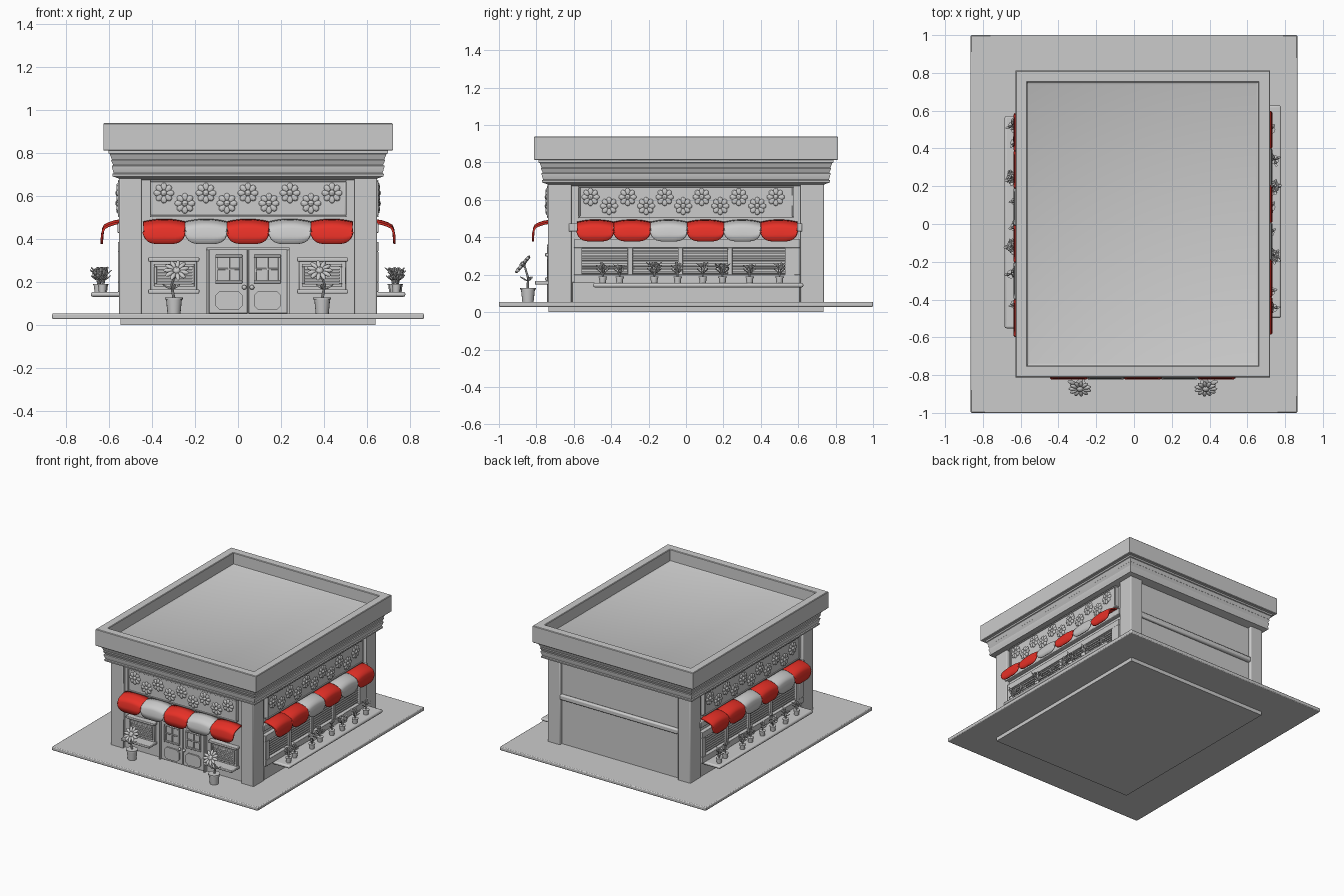
import bpy, bmesh, math, random
from mathutils import Matrix, Vector

if "Cube" in bpy.data.objects:
    bpy.data.objects.remove(bpy.data.objects["Cube"])

random.seed(4)
CX, HX, HY = 0.047, 0.6, 0.738      # body centre and half sizes
T, R = Matrix.Translation, Matrix.Rotation
I = Matrix()
# wall frames: local x runs along the wall, local -y points outward
FRONT = T((CX, -HY, 0))
RIGHT = T((CX + HX, 0, 0)) @ R(math.pi / 2, 4, 'Z')
LEFT = T((CX - HX, 0, 0)) @ R(-math.pi / 2, 4, 'Z')
BACK = T((CX, HY, 0)) @ R(math.pi, 4, 'Z')

red = bpy.data.materials.new("red_cloth")
red.diffuse_color = (0.8, 0.03, 0.02, 1)
red.use_nodes = True
red.node_tree.nodes["Principled BSDF"].inputs["Base Color"].default_value = red.diffuse_color


def add(name, bm, M=I):
    bmesh.ops.recalc_face_normals(bm, faces=bm.faces)
    me = bpy.data.meshes.new(name)
    bm.to_mesh(me)
    bm.free()
    ob = bpy.data.objects.new(name, me)
    bpy.context.collection.objects.link(ob)
    ob.matrix_world = M
    return ob


def box(name, M, x0, x1, o0, o1, z0, z1, bevel=0.004):
    """Box on a wall: o0..o1 is the outward distance."""
    bm = bmesh.new()
    bmesh.ops.create_cube(bm, size=1, matrix=T(((x0 + x1) / 2, -(o0 + o1) / 2, (z0 + z1) / 2))
                          @ Matrix.Diagonal((x1 - x0, o1 - o0, z1 - z0, 1)))
    ob = add(name, bm, M)
    if bevel:
        m = ob.modifiers.new("bevel", 'BEVEL')
        m.width, m.segments = bevel, 2
    return ob


def frame(name, M, x0, x1, z0, z1, w, o0, o1):
    box(name + "_top", M, x0, x1, o0, o1, z1 - w, z1, 0.002)
    box(name + "_bottom", M, x0, x1, o0, o1, z0, z0 + w, 0.002)
    box(name + "_side_a", M, x0, x0 + w, o0, o1, z0 + w, z1 - w, 0.002)
    box(name + "_side_b", M, x1 - w, x1, o0, o1, z0 + w, z1 - w, 0.002)


def rect_loft(name, profile):
    """Closed rectangular rings swept up a list of (offset from body, z)."""
    bm = bmesh.new()
    rings = [[bm.verts.new((CX + sx * (HX + o), sy * (HY + o), z))
              for sx, sy in ((-1, -1), (1, -1), (1, 1), (-1, 1))] for o, z in profile]
    for a, b in zip(rings, rings[1:]):
        for i in range(4):
            bm.faces.new((a[i], a[(i + 1) % 4], b[(i + 1) % 4], b[i]))
    bm.faces.new(rings[0])
    bm.faces.new(rings[-1])
    return add(name, bm)


def ball(bm, M, sx, sy, sz, seg=8, rings=6):
    bmesh.ops.create_uvsphere(bm, u_segments=seg, v_segments=rings, radius=1,
                              matrix=M @ Matrix.Diagonal((sx, sy, sz, 1)))


def daisy(bm, M, r, n=8, fat=0.3):
    """Petals in the local xz plane around a round centre."""
    for i in range(n):
        ball(bm, M @ R(i * 2 * math.pi / n, 4, 'Y') @ T((r * 0.62, 0, 0)), r * 0.38, r * 0.16, r * fat)
    ball(bm, M, r * 0.3, r * 0.25, r * 0.3)


def tube(bm, a, b, r0, r1, seg=8):
    a, b = Vector(a), Vector(b)
    d = b - a
    bmesh.ops.create_cone(bm, cap_ends=True, segments=seg, radius1=r0, radius2=r1, depth=d.length,
                          matrix=T((a + b) / 2) @ d.to_track_quat('Z', 'Y').to_matrix().to_4x4())


def pot(bm, r, h):
    tube(bm, (0, 0, 0), (0, 0, h), r * 0.8, r, 16)
    tube(bm, (0, 0, h * 0.86), (0, 0, h), r * 1.1, r * 1.1, 16)


# --- slab and body ---
box("plinth", I, CX - 0.595, CX + 0.593, -0.735, 0.735, 0, 0.04, 0)
box("pavement", I, -0.865, 0.865, -1, 1, 0.028, 0.055, 0.006)
box("wall_core", I, CX - HX + 0.025, CX + HX - 0.025, -HY + 0.025, HY - 0.025, 0.03, 0.8, 0)
for sx in (-1, 1):
    for sy in (-1, 1):
        xa, xb = sorted((sx * HX, sx * (HX - 0.105)))
        ya, yb = sorted((sy * HY, sy * (HY - 0.125)))
        box("corner_pillar", I, CX + xa, CX + xb, ya, yb, 0.03, 0.72, 0.006)

# --- cornice and parapet roof ---
rect_loft("cornice", [(-0.02, 0.675), (0.022, 0.69), (0.03, 0.692), (0.032, 0.704), (0.026, 0.708),
                      (0.034, 0.735), (0.034, 0.742), (0.028, 0.745), (0.038, 0.768), (0.034, 0.772),
                      (0.044, 0.797), (0.05, 0.8), (0.05, 0.812), (0.03, 0.818)])
rect_loft("parapet_roof", [(0.02, 0.812), (0.07, 0.812), (0.074, 0.816), (0.074, 0.936), (0.07, 0.94),
                           (0.016, 0.94), (0.012, 0.936), (0.01, 0.855), (0.0, 0.85)])

# --- back wall band ---
box("back_band", BACK, -0.5, 0.5, -0.03, 0.0, 0.395, 0.435, 0.01)


def awnings(M, x0, w, pattern):
    prof = [(-0.02, 0.49), (0.02, 0.484), (0.05, 0.474), (0.068, 0.464), (0.075, 0.45)]
    for k, c in enumerate(pattern):
        bm, n, grid = bmesh.new(), 16, []
        for i in range(n + 1):
            u = math.sin(math.pi * (i / n - 0.5))
            low = 0.445 - 0.067 * (1 - abs(u) ** 3) ** 0.5
            pts = [(o, z - 0.012 * u * u) for o, z in prof]
            pts += [(0.075 + 0.006 * t, pts[4][1] + (low - 0.012 * u * u - pts[4][1]) * t) for t in (0.5, 1)]
            grid.append([bm.verts.new((x0 + w * (k + 0.5) + u * w * 0.495, -o, z)) for o, z in pts])
        for a, b in zip(grid, grid[1:]):
            for j in range(len(a) - 1):
                bm.faces.new((a[j], b[j], b[j + 1], a[j + 1]))
        ob = add("awning", bm, M)
        s = ob.modifiers.new("thick", 'SOLIDIFY')
        s.thickness, s.offset = 0.01, 0
        if c == 'r':
            ob.data.materials.append(red)


def flower_sign(M, x0, x1, fx, n, step):
    box("sign_board", M, x0, x1, -0.03, 0.0, 0.507, 0.672, 0.003)
    frame("sign_rim", M, x0 - 0.004, x1 + 0.004, 0.503, 0.676, 0.009, -0.03, 0.006)
    bm = bmesh.new()
    for i in range(n):
        daisy(bm, T((fx + i * step, -0.006, 0.615 if i % 2 == 0 else 0.567)), 0.048)
    add("sign_flowers", bm, M)


# --- front: sign, awnings, doors, windows ---
flower_sign(FRONT, -0.452, 0.453, -0.392, 9, 0.0978)
awnings(FRONT, -0.488, 0.195, "rwrwr")
frame("door_frame", FRONT, -0.193, 0.193, 0.04, 0.362, 0.012, -0.03, 0.004)
for s in (-1, 1):
    D = FRONT @ Matrix.Diagonal((s, 1, 1, 1))
    box("door_leaf", D, 0.003, 0.182, -0.03, -0.012, 0.055, 0.352, 0.003)
    frame("door_pane_frame", D, 0.027, 0.152, 0.195, 0.328, 0.012, -0.02, -0.002)
    box("pane_bar_upright", D, 0.085, 0.094, -0.02, -0.004, 0.2, 0.32, 0.002)
    box("pane_bar_level", D, 0.035, 0.145, -0.02, -0.004, 0.257, 0.266, 0.002)
    # eight-sided lower panel
    bm, c = bmesh.new(), 0.02
    pts = [(0.027 + c, 0.07), (0.152 - c, 0.07), (0.152, 0.07 + c), (0.152, 0.16 - c),
           (0.152 - c, 0.16), (0.027 + c, 0.16), (0.027, 0.16 - c), (0.027, 0.07 + c)]
    f = bm.faces.new([bm.verts.new((x, 0.02, z)) for x, z in pts])
    ext = bmesh.ops.extrude_face_region(bm, geom=[f])["geom"]
    bmesh.ops.translate(bm, verts=[v for v in ext if isinstance(v, bmesh.types.BMVert)], vec=(0, -0.018, 0))
    add("door_lower_panel", bm, D)
    bm = bmesh.new()
    ball(bm, T((0.018, -0.004, 0.176)), 0.011, 0.012, 0.011, 12, 8)
    add("door_knob", bm, D)
    # shuttered side window
    box("window_head", D, 0.227, 0.465, -0.03, 0.015, 0.297, 0.315)
    box("window_sill", D, 0.227, 0.465, -0.03, 0.07, 0.148, 0.166)
    box("window_surround", D, 0.237, 0.455, -0.03, -0.008, 0.16, 0.3)
    frame("window_frame", D, 0.25, 0.437, 0.18, 0.285, 0.012, -0.02, 0.002)
    for i in range(6):
        box("window_slat", D, 0.26, 0.427, -0.02, -0.003, 0.194 + i * 0.0138, 0.203 + i * 0.0138, 0.002)
    # potted daisy on the pavement
    bm = bmesh.new()
    pot(bm, 0.038, 0.075)
    tube(bm, (0, 0, 0.07), (0.012, 0.0, 0.13), 0.007, 0.006)
    tube(bm, (0.012, 0, 0.13), (-0.012, -0.02, 0.2), 0.006, 0.005)
    daisy(bm, T((-0.012, -0.028, 0.2)) @ R(-0.7, 4, 'X'), 0.062, 11, 0.17)
    for a in (0.3, 2.6, 4.4):
        ball(bm, T((0.01, 0, 0.11)) @ R(a, 4, 'Z') @ R(-0.5, 4, 'Y') @ T((0.026, 0, 0)), 0.026, 0.011, 0.004)
    add("pavement_daisy", bm, T((CX + s * 0.345, -0.845, 0.055)) @ Matrix.Diagonal((s, 1, 1, 1)))


def shelf_plant(M, x, out, kind):
    bm = bmesh.new()
    pot(bm, 0.021, 0.036)
    for i in range((4, 3, 6)[kind]):
        a = i * 2.4 + random.random()
        h = random.uniform(0.08, 0.105)
        d = Vector((math.cos(a), math.sin(a), 0)) * (0.014, 0.01, 0.02)[kind]
        tip = d + Vector((0, 0, h))
        tube(bm, (0, 0, 0.03), tip, 0.003, 0.0025, 6)
        for z in (0.055, h - 0.01):
            ball(bm, T(d * z / h + Vector((0, 0, z))) @ R(a, 4, 'Z') @ R(-0.7, 4, 'Y') @ T((0.017, 0, 0)),
                 0.018, 0.007, 0.003)
        if kind == 2:
            daisy(bm, T(tip) @ R(a + math.pi / 2, 4, 'Z') @ R(-0.9, 4, 'X'), 0.02, 6)
        else:
            ball(bm, T(tip), 0.008, 0.008, 0.013)
    add("shelf_plant", bm, M @ T((x, -out, 0.155)))


# --- both long sides ---
for M, shift in ((RIGHT, 0.065), (LEFT, -0.01)):
    flower_sign(M, -0.57, 0.572, -0.51, 11, 0.099)
    box("awning_rail", M, -0.625, 0.62, -0.03, 0.008, 0.43, 0.475)
    awnings(M, -0.583, 0.1965, "rrwrwr")
    frame("long_window_surround", M, -0.6, 0.61, 0.155, 0.388, 0.045, -0.03, 0.006)
    box("long_window_end", M, 0.53, 0.58, -0.03, 0.005, 0.18, 0.36, 0)
    for x in (-0.298, -0.03, 0.235):
        box("long_window_post", M, x - 0.014, x + 0.014, -0.03, 0.003, 0.19, 0.35)
    for i in range(8):
        box("long_window_slat", M, -0.56, 0.535, -0.03, -0.012, 0.207 + i * 0.0175, 0.218 + i * 0.0175, 0.002)
    box("side_base_board", M, -0.61, 0.61, -0.03, -0.004, 0.05, 0.16)
    box("plant_shelf", M, shift - 0.562, shift + 0.562, -0.03, 0.132, 0.132, 0.155, 0.009)
    for i, (y, o) in enumerate(((-0.445, 0.09), (-0.355, 0.078), (-0.17, 0.093), (-0.045, 0.073),
                                (0.09, 0.078), (0.195, 0.093), (0.34, 0.098), (0.5, 0.078))):
        shelf_plant(M, y + shift - 0.065, o, (0, 1, 2)[i % 3])

# --- smooth shading with sharp edges kept ---
for ob in bpy.data.objects:
    ob.select_set(True)
    bpy.context.view_layer.objects.active = ob
bpy.ops.object.shade_smooth_by_angle(angle=math.radians(35))
